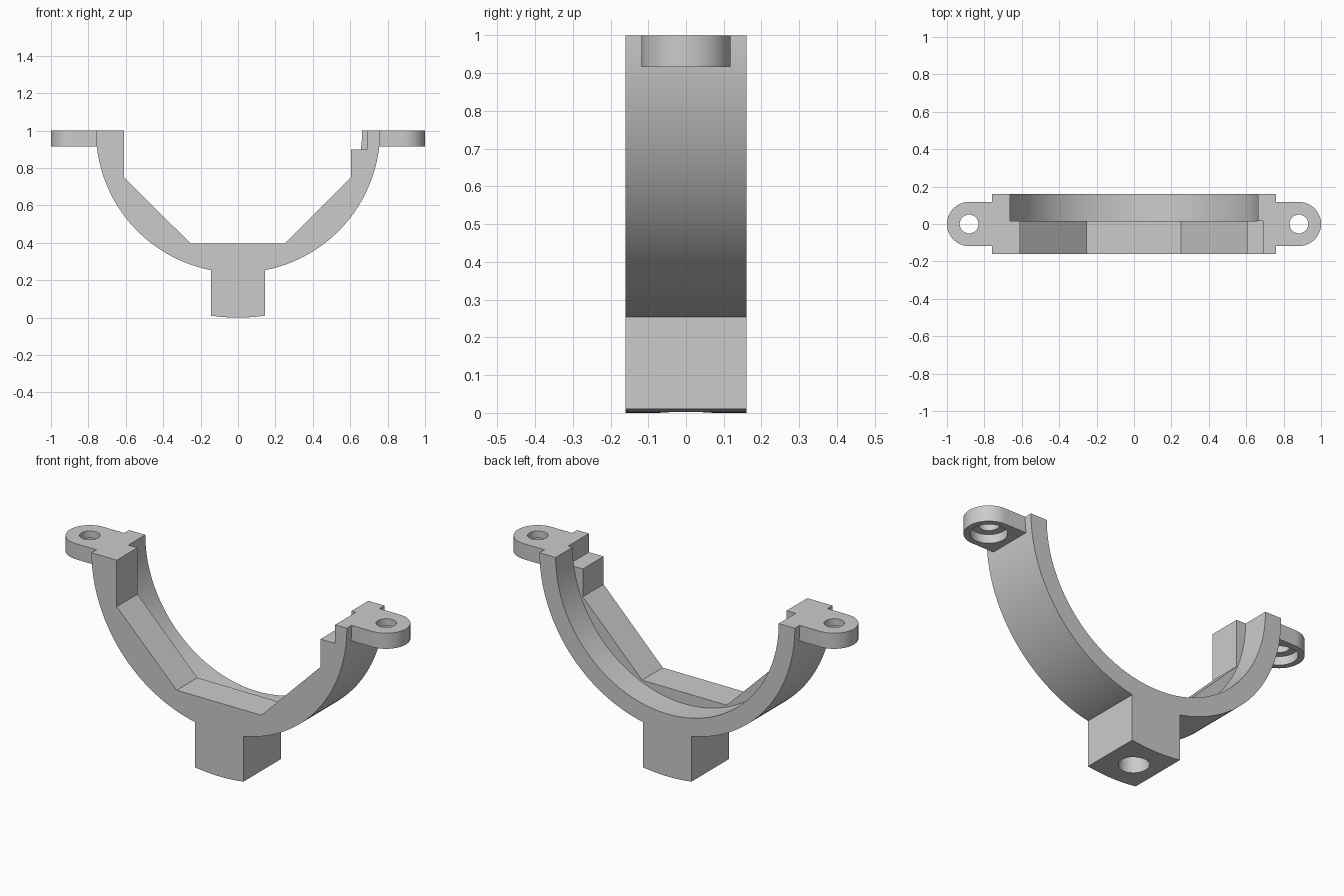
import bpy, bmesh, math
from mathutils import Matrix

old = bpy.data.objects.get("Cube")
if old:
    bpy.data.objects.remove(old)

grey = bpy.data.materials.new("plain grey")
grey.use_nodes = True
grey.diffuse_color = (0.6, 0.6, 0.6, 1)
grey.node_tree.nodes["Principled BSDF"].inputs["Base Color"].default_value = (0.6, 0.6, 0.6, 1)

DEPTH = 0.16      # half depth of the bracket
STEP = 0.016      # y where the clamp recess meets the round recess


def arc(cx, cy, r, a0, a1, n):
    """Points on an arc, angles in degrees."""
    angles = [math.radians(a0 + (a1 - a0) * i / n) for i in range(n + 1)]
    return [(cx + r * math.cos(a), cy + r * math.sin(a)) for a in angles]


def prism(name, outline, lo, hi, axis):
    """Extrude an outline along y (outline in x, z) or z (outline in x, y)."""
    def place(p, t):
        return (p[0], t, p[1]) if axis == "y" else (p[0], p[1], t)
    bm = bmesh.new()
    base = bm.faces.new([bm.verts.new(place(p, lo)) for p in outline])
    out = bmesh.ops.extrude_face_region(bm, geom=[base])
    for v in out["geom"]:
        if isinstance(v, bmesh.types.BMVert):
            v.co = v.co + (Matrix.Identity(3).col[1 if axis == "y" else 2] * (hi - lo))
    bmesh.ops.recalc_face_normals(bm, faces=bm.faces)
    mesh = bpy.data.meshes.new(name)
    bm.to_mesh(mesh)
    bm.free()
    mesh.materials.append(grey)
    obj = bpy.data.objects.new(name, mesh)
    bpy.context.collection.objects.link(obj)
    return obj


def circle(cx, cy, r, n=64):
    return arc(cx, cy, r, 0, 360, n)[:-1]


def combine(target, tool, operation):
    """Apply a boolean and discard the tool."""
    mod = target.modifiers.new(operation, "BOOLEAN")
    mod.operation, mod.solver, mod.object = operation, "EXACT", tool
    bpy.context.view_layer.objects.active = target
    bpy.ops.object.modifier_apply(modifier=mod.name)
    bpy.data.objects.remove(tool)


# Half round body
bracket = prism("clamp_bracket", arc(0, 1, 0.76, 180, 360, 96), -DEPTH, DEPTH, "y")

# Stem with a curved foot
foot = arc(0, 1, 1.0, 270 - 8.34, 270 + 8.34, 12)
stem = prism("stem", foot + [(0.145, 0.32), (-0.145, 0.32)], -DEPTH, DEPTH, "y")
combine(bracket, stem, "UNION")

# Round recess at the back
recess = prism("round_recess", circle(0, 1, 0.664, 160), STEP, 0.3, "y")
combine(bracket, recess, "DIFFERENCE")

# Angular recess at the front, notched on the left
outline = [(-0.61, 1.1), (-0.61, 0.75), (-0.253, 0.396), (0.25, 0.396),
           (0.603, 0.75), (0.603, 0.9), (0.69, 0.9), (0.69, 1.1)]
recess = prism("angular_recess", outline, -0.3, STEP, "y")
combine(bracket, recess, "DIFFERENCE")

# Screw lugs with counterbored holes
for side in (-1, 1):
    cx = side * 0.882
    inner = side * 0.72
    start = -90 if side > 0 else 90
    tab = arc(cx, 0, 0.118, start, start + 180, 32)
    tab += [(inner, side * 0.118), (inner, -side * 0.118)]
    combine(bracket, prism("lug", tab, 0.916, 1.0, "z"), "UNION")
    combine(bracket, prism("screw_hole", circle(cx, 0, 0.05), 0.8, 1.1, "z"), "DIFFERENCE")
    combine(bracket, prism("counterbore", circle(cx, 0, 0.088), 0.8, 0.962, "z"), "DIFFERENCE")

# Blind hole in the foot
combine(bracket, prism("foot_hole", circle(0, 0, 0.073), -0.1, 0.22, "z"), "DIFFERENCE")

# Smooth the curved walls, keep the edges crisp
bpy.ops.object.select_all(action="DESELECT")
bracket.select_set(True)
bpy.context.view_layer.objects.active = bracket
bpy.ops.object.shade_smooth_by_angle(angle=math.radians(25))
